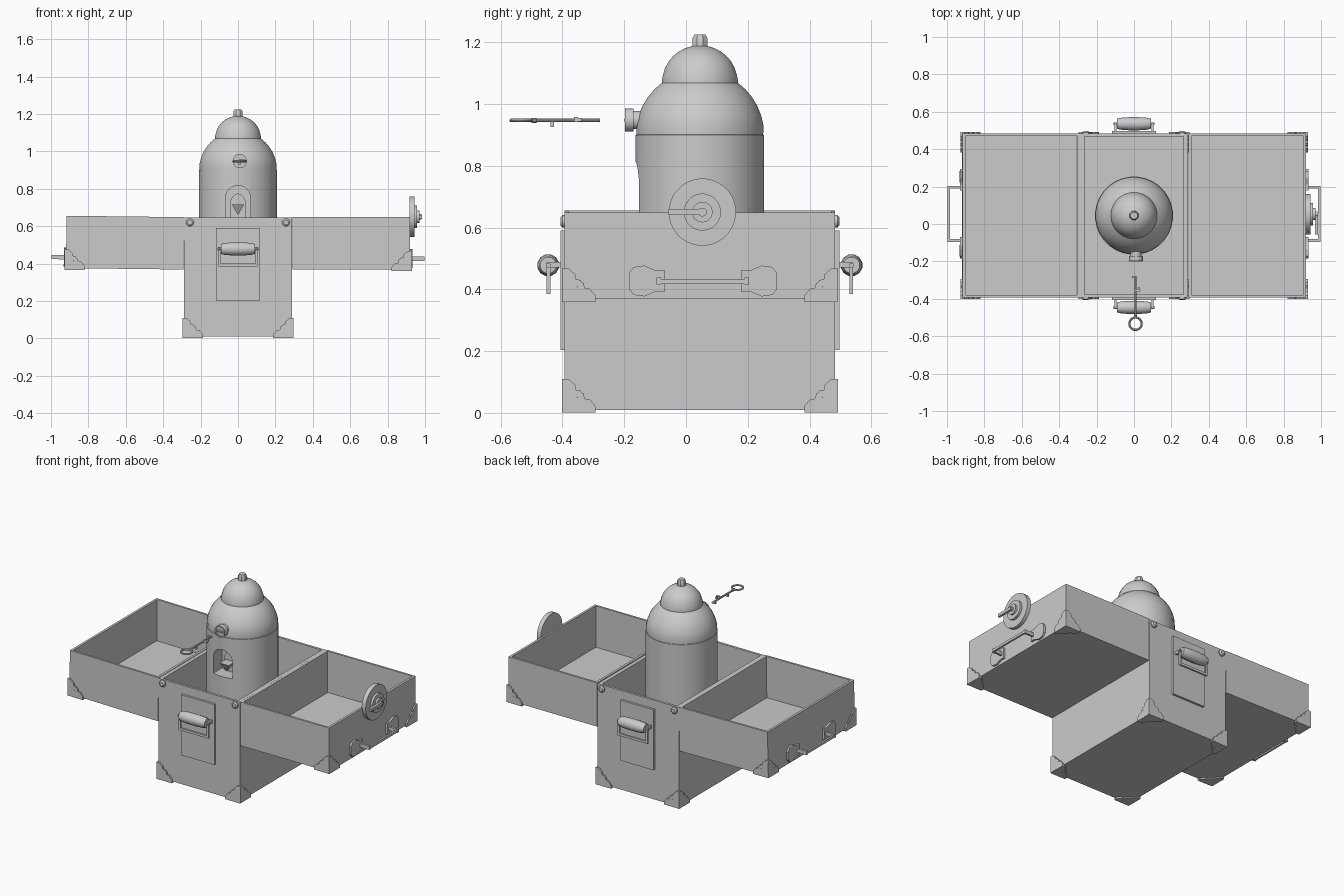
import bpy, bmesh
from math import sin, cos, pi
from mathutils import Vector, Matrix

if "Cube" in bpy.data.objects:
    bpy.data.objects.remove(bpy.data.objects["Cube"])

CY = 0.045                       # shared centre line in y
X, Y, Z = Vector((1, 0, 0)), Vector((0, 1, 0)), Vector((0, 0, 1))


def finish(name, bm, smooth=False):
    bmesh.ops.recalc_face_normals(bm, faces=bm.faces)
    me = bpy.data.meshes.new(name)
    bm.to_mesh(me)
    bm.free()
    ob = bpy.data.objects.new(name, me)
    bpy.context.collection.objects.link(ob)
    if smooth:
        bpy.ops.object.select_all(action='DESELECT')
        ob.select_set(True)
        bpy.context.view_layer.objects.active = ob
        bpy.ops.object.shade_smooth_by_angle()
    return ob


def loft(bm, rings):
    """Skin a list of equal-length point rings and cap both ends."""
    vs = [[bm.verts.new(p) for p in r] for r in rings]
    n = len(vs[0])
    for a, b in zip(vs, vs[1:]):
        for i in range(n):
            bm.faces.new((a[i], a[(i + 1) % n], b[(i + 1) % n], b[i]))
    bm.faces.new(vs[0][::-1])
    bm.faces.new(vs[-1])


def prism(bm, pts, o, u, v, n, t):
    base = [Vector(o) + u * a + v * b for a, b in pts]
    loft(bm, [base, [p + n * t for p in base]])


def block(bm, lo, hi):
    (x0, y0, z0), (x1, y1, z1) = lo, hi
    prism(bm, [(x0, y0), (x1, y0), (x1, y1), (x0, y1)], (0, 0, z0), X, Y, Z, z1 - z0)


def lathe(name, profile, o, axis=Z, n=24):
    """Revolve (radius, height) points round an axis."""
    u = Y if axis.x else X
    v = axis.cross(u)
    bm = bmesh.new()
    loft(bm, [[Vector(o) + axis * h + (u * cos(2 * pi * (i + .5) / n) + v * sin(2 * pi * (i + .5) / n)) * r
               for i in range(n)] for r, h in profile])
    return finish(name, bm, True)


def open_box(name, lo, hi, tx, ty, floor):
    def ring(z, dx=0, dy=0):
        a, b, c, d = lo[0] + dx, hi[0] - dx, lo[1] + dy, hi[1] - dy
        return [(a, c, z), (b, c, z), (b, d, z), (a, d, z)]
    bm = bmesh.new()
    loft(bm, [ring(lo[2]), ring(hi[2]), ring(hi[2], tx, ty), ring(floor, tx, ty)])
    return finish(name, bm)


# Scalloped corner guard: one outline used on three faces
HALF = [(.1, -.008), (.1, .012), (.08, .035), (.065, .036), (.062, .052), (.05, .058), (.038, .05), (.042, .038)]
GUARD = [(-.008, -.008)] + HALF + [(b, a) for a, b in reversed(HALF)]


def corner_guard(name, c, sx, sy):
    bm = bmesh.new()
    prism(bm, GUARD, c, -X * sx, Z, Y * sy, .009)
    prism(bm, GUARD, c, -Y * sy, Z, X * sx, .009)
    prism(bm, GUARD, c, -X * sx, -Y * sy, -Z, .009)
    return finish(name, bm)


# Central chest
Y0, Y1 = CY - .438, CY + .438
open_box("chest", (-.288, Y0, .01), (.288, Y1, .645), .023, .015, .03)
for sx in (-1, 1):
    for sy in (-1, 1):
        y = Y1 if sy > 0 else Y0
        corner_guard("chest_corner", (.288 * sx, y, .01), sx, sy)
        lathe("hinge_rivet", [(.021, 0), (.021, .007), (.013, .014)], (.257 * sx, y, .62), Y * sy, 16)

# Side trays with corner guards and pull handles
for sx in (-1, 1):
    xs = sorted((.292 * sx, .92 * sx))
    parts = [open_box("side_tray", (xs[0], Y0, .368), (xs[1], Y1, .648), .015, .013, .383)]
    for sy in (-1, 1):
        parts.append(corner_guard("tray_corner", (.92 * sx, Y1 if sy > 0 else Y0, .368), sx, sy))
        plate = [(.13, -.045), (.13, .045), (.175, .04), (.2, .05), (.23, .03), (.243, .02)]
        plate = [(.125, -.04), (.125, .035), (.175, .035), (.195, .05), (.238, .042),
                 (.243, .02), (.243, -.02), (.215, -.048), (.16, -.045)]
        plate = [(.125, -.035), (.125, .035), (.155, .035), (.19, .05), (.225, .045),
                 (.24, .025), (.24, -.025), (.225, -.045), (.19, -.05), (.155, -.035)]
        bm = bmesh.new()
        prism(bm, plate, (.92 * sx, CY + .01, .427), Y * sy, Z, X * sx, .012)
        parts.append(finish("handle_plate", bm))
    bm = bmesh.new()
    bx = sorted((.985 * sx, .997 * sx))
    block(bm, (bx[0], CY - .135, .418), (bx[1], CY + .155, .434))
    bx = sorted((.92 * sx, .997 * sx))
    for y in (-.14, .145):
        block(bm, (bx[0], CY + y, .415), (bx[1], CY + y + .014, .438))
    parts.append(finish("tray_handle", bm))
    if sx < 0:                   # the left tray sits slightly tilted
        p = Matrix.Translation((-.29, 0, .36))
        for ob in parts:
            ob.data.transform(p @ Matrix.Rotation(.012, 4, 'Y') @ p.inverted())

# Front and back plates with rolled grips
for sy in (-1, 1):
    y = Y1 if sy > 0 else Y0

    def slab(bm, x0, x1, d0, d1, z0, z1):
        a, b = sorted((y + d0 * sy, y + d1 * sy))
        block(bm, (x0, a, z0), (x1, b, z1))
    bm = bmesh.new()
    slab(bm, -.117, .117, -.002, .014, .203, .59)
    finish("latch_plate", bm)
    bm = bmesh.new()
    for x in (-.105, .093):
        slab(bm, x, x + .012, .046, .058, .385, .488)
        slab(bm, x, x + .012, .01, .058, .47, .488)
    slab(bm, -.105, .105, .046, .058, .385, .4)
    finish("grip_frame", bm)
    lathe("grip_roll", [(.027, -.092), (.033, -.07), (.036, -.03), (.036, .03), (.033, .07), (.027, .092)],
          (0, y + .053 * sy, .478), X, 12)
    lathe("grip_pin", [(.008, -.11), (.008, .11)], (0, y + .053 * sy, .478), X, 10)

# Domed tower with stepped cap
R = .209
prof = [(R, .03), (R, .9), (R - .003, .901)]
prof += [(R * cos(a), .9 + R * sin(a)) for a in [i * pi / 20 for i in range(1, 6)]]
prof += [(.124, 1.068), (.124, 1.075)]
prof += [(.122 * cos(i * pi / 16), 1.073 + .117 * sin(i * pi / 16)) for i in range(1, 8)] + [(.005, 1.19)]
tower = lathe("domed_tower", prof, (0, CY, 0), Z, 32)
lathe("tower_finial", [(.026, 1.18), (.026, 1.213), (.019, 1.225)], (0, CY, 0), Z, 8)

# Arched doorway cut into the tower
arch = [(-.067, 0), (.067, 0)] + [(.067 * cos(i * pi / 12), .105 + .067 * sin(i * pi / 12)) for i in range(13)]
bm = bmesh.new()
prism(bm, arch, (0, CY - .3, .645), X, Z, Y, .19)
cutter = finish("doorway_cutter", bm)
cutter.hide_render = True
mod = tower.modifiers.new("doorway", 'BOOLEAN')
mod.operation, mod.object, mod.solver = 'DIFFERENCE', cutter, 'EXACT'
bpy.context.view_layer.objects.active = tower
bpy.ops.object.modifier_apply(modifier=mod.name)
bpy.data.objects.remove(cutter)

# Small inner arch and inverted pyramid inside the doorway
bm = bmesh.new()
prism(bm, [(a * .6, b * .75) for a, b in arch], (0, CY - .125, .645), X, Z, Y, .02)
finish("inner_arch", bm)
lathe("doorway_pyramid", [(.003, .662), (.045, .715)], (0, CY - .155, 0), Z, 4)

# Lock barrel with a slot
lathe("lock_barrel", [(.03, .14), (.03, .215), (.038, .215), (.038, .243), (.031, .243), (.031, .236)],
      (.01, CY, .948), -Y, 20)
bm = bmesh.new()
block(bm, (-.025, CY - .246, .944), (.045, CY - .23, .952))
finish("lock_slot", bm)

# Floating key: ring bow, shaft, collars and bit
bpy.ops.mesh.primitive_torus_add(location=(.008, -.533, .947), major_radius=.033, minor_radius=.006,
                                 major_segments=24, minor_segments=8)
bow = bpy.context.object
bow.name = "key_bow"
bpy.ops.object.shade_smooth_by_angle()
lathe("key_shaft", [(.008, -.5), (.008, -.485), (.006, -.483), (.006, -.278)], (.008, 0, .947), Y, 10)
bm = bmesh.new()
block(bm, (-.012, -.29, .942), (.008, -.278, .952))
block(bm, (.008, -.362, .942), (.034, -.35, .958))
block(bm, (.022, -.35, .944), (.03, -.338, .955))
block(bm, (.003, -.438, .926), (.013, -.428, .944))
finish("key_bit", bm)

# Stepped dial on the right tray with a pointer bar
lathe("dial", [(.109, -.004), (.109, .024), (.06, .024), (.06, .038), (.033, .038), (.033, .05), (.014, .05), (.014, .06)],
      (.92, CY + .008, .65), X, 32)
bm = bmesh.new()
block(bm, (.968, -.057, .641), (.984, CY + .01, .66))
finish("dial_pointer", bm)
